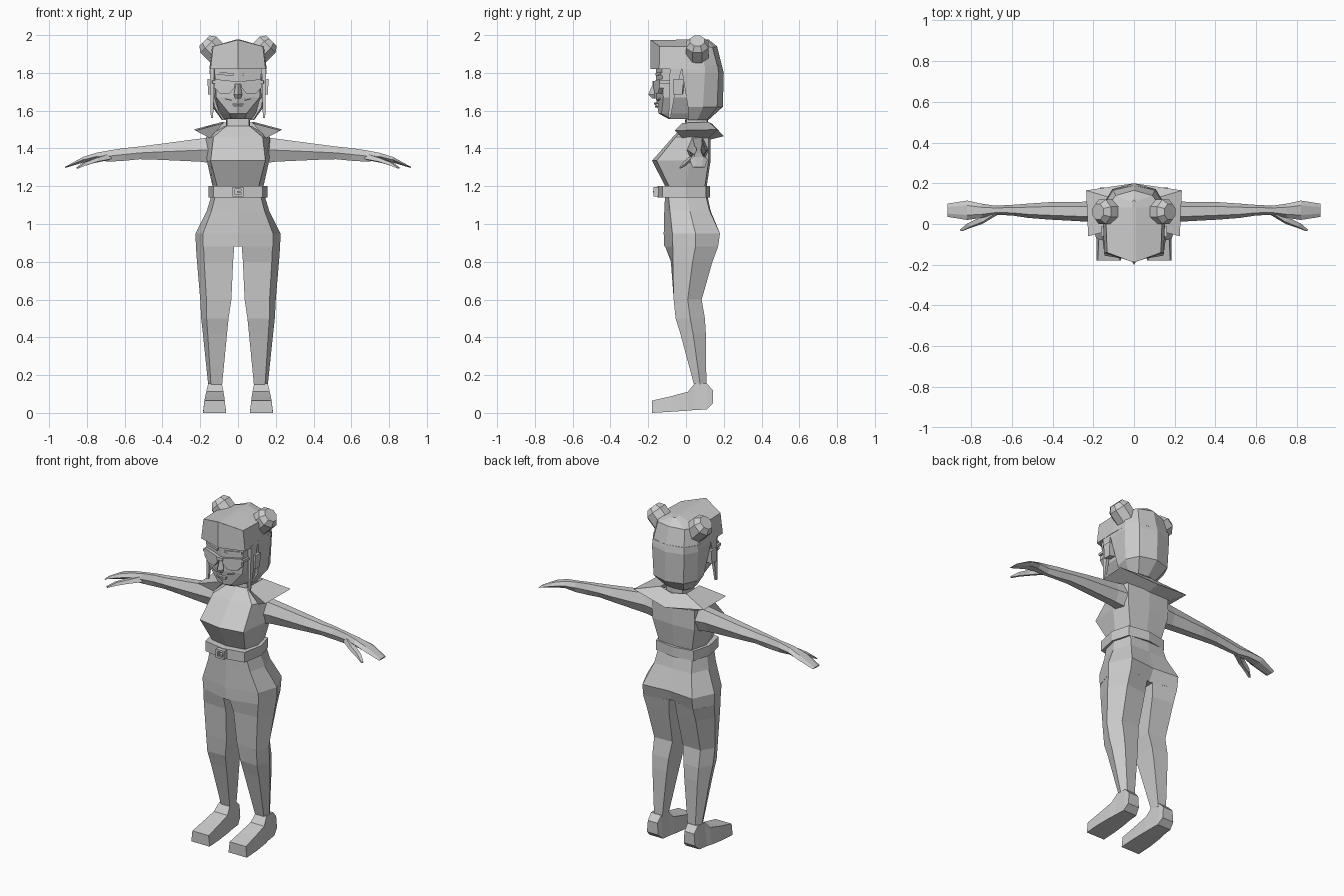
import bpy, bmesh, math
from mathutils import Vector

grey = bpy.data.materials.new("plain_grey")
grey.diffuse_color = (0.6, 0.6, 0.6, 1)


def finish(name, bm):
    bmesh.ops.remove_doubles(bm, verts=bm.verts, dist=0.0005)
    bmesh.ops.recalc_face_normals(bm, faces=bm.faces)
    mesh = bpy.data.meshes.new(name)
    bm.to_mesh(mesh)
    bm.free()
    mesh.materials.append(grey)
    ob = bpy.data.objects.new(name, mesh)
    bpy.context.collection.objects.link(ob)
    return ob


def add_loft(bm, rings, s=1):
    """Skin closed rings of equal length and cap both ends."""
    rows = [[bm.verts.new((s * x, y, z)) for x, y, z in r] for r in rings]
    n = len(rows[0])
    for a, b in zip(rows, rows[1:]):
        for i in range(n):
            j = (i + 1) % n
            bm.faces.new((a[i], a[j], b[j], b[i]))
    bm.faces.new(rows[0])
    bm.faces.new(rows[-1])


def pair(name, rings):
    for side, s in (("left", 1), ("right", -1)):
        bm = bmesh.new()
        add_loft(bm, rings, s)
        finish(name + "_" + side, bm)


def body(name, rings):
    """Half rings from front centre to back centre, completed by mirroring."""
    bm = bmesh.new()
    add_loft(bm, [r + [(-x, y, z) for x, y, z in r[-2:0:-1]] for r in rings])
    return finish(name, bm)


def flat(z, *pts):
    return [(x, y, z) for x, y in pts]


def boxes(name, items):
    bm = bmesh.new()
    for x0, x1, y0, y1, z0, z1 in items:
        add_loft(bm, [[(x0, y0, z), (x1, y0, z), (x1, y1, z), (x0, y1, z)] for z in (z0, z1)])
    return finish(name, bm)


# torso
body("torso", [
    flat(1.16, (0, -.10), (.105, -.085), (.13, 0), (.105, .10), (0, .11)),
    flat(1.20, (0, -.11), (.11, -.09), (.135, 0), (.11, .10), (0, .11)),
    flat(1.335, (0, -.18), (.145, -.155), (.165, .02), (.14, .12), (0, .13)),
    flat(1.46, (0, -.07), (.13, -.055), (.17, .03), (.14, .12), (0, .13)),
    flat(1.52, (0, -.01), (.06, 0), (.07, .05), (.06, .11), (0, .12))])

# neck
body("neck", [
    flat(1.48, (0, -.01), (.06, .0), (.066, .05), (.055, .11), (0, .118)),
    flat(1.60, (0, 0), (.055, .005), (.062, .05), (.05, .11), (0, .115))])

# collar, open at the front
half = [[(.075, -.02, 1.535), (.225, -.06, 1.495), (.15, -.02, 1.455)],
        [(.085, .12, 1.54), (.235, .165, 1.50), (.15, .12, 1.455)],
        [(0, .14, 1.53), (0, .20, 1.465), (0, .12, 1.445)]]
bm = bmesh.new()
add_loft(bm, half + [[(-x, y, z) for x, y, z in r] for r in half[1::-1]])
finish("collar", bm)

# belt and square buckle
body("belt", [
    flat(z, (0, -.15), (.13, -.125), (.155, 0), (.125, .105), (0, .127)) for z in (1.14, 1.20)])
boxes("buckle", [(-.028, .028, -.172, -.14, 1.185, 1.197), (-.028, .028, -.172, -.14, 1.145, 1.157),
                 (-.028, -.016, -.172, -.14, 1.145, 1.197), (.016, .028, -.172, -.14, 1.145, 1.197),
                 (-.005, .02, -.176, -.14, 1.166, 1.176)])

# hips
body("hips", [
    flat(1.17, (0, -.11), (.115, -.095), (.135, 0), (.11, .10), (0, .11)),
    flat(1.07, (0, -.115), (.14, -.085), (.165, .02), (.125, .125), (0, .13)),
    flat(.95, (0, -.118), (.185, -.072), (.225, .05), (.165, .18), (0, .165)),
    flat(.88, (0, -.115), (.185, -.07), (.223, .05), (.165, .17), (0, .13))])


# legs
def leg_ring(z, x0, x1, yf, yb, inner_f, inner_b):
    w, m = x1 - x0, (yf + yb) / 2
    return flat(z, (x0, inner_f), (x0 + .8 * w, yf), (x1, m), (x0 + .72 * w, yb), (x0, inner_b))


pair("leg", [
    leg_ring(.88, .02, .223, -.07, .17, -.11, .135),
    leg_ring(.80, .026, .217, -.07, .14, -.08, .125),
    leg_ring(.60, .035, .20, -.065, .083, -.06, .08),
    leg_ring(.50, .05, .195, -.055, .10, -.05, .095),
    leg_ring(.42, .058, .186, -.03, .105, -.028, .10),
    leg_ring(.14, .085, .157, .045, .108, .045, .106)])


# shoes, skinned from toe to heel
def shoe_ring(y, ztop, zbot, xt0, xt1, xb0, xb1):
    return [(xt0, y, ztop), (xt1, y, ztop), (xb1, y, zbot), (xb0, y, zbot)]


pair("shoe", [
    shoe_ring(-.18, .065, 0, .07, .178, .063, .185),
    shoe_ring(-.08, .088, .006, .073, .173, .063, .185),
    shoe_ring(.01, .112, .012, .077, .168, .068, .178),
    shoe_ring(.045, .155, .015, .085, .158, .072, .172),
    shoe_ring(.11, .155, .018, .088, .156, .076, .166),
    shoe_ring(.143, .12, .05, .09, .154, .085, .16)])


# arms with flat hands
def arm_ring(x, y0, y1, z0, z1):
    w, m = (y1 - y0) * .25, (z0 + z1) / 2
    return [(x, y0, m), (x, y0 + w, z1), (x, y1 - w, z1), (x, y1, m), (x, y1 - w, z0), (x, y0 + w, z0)]


pair("arm", [arm_ring(*a) for a in (
    (.13, .0, .12, 1.32, 1.46), (.20, .01, .11, 1.33, 1.452), (.42, .022, .107, 1.34, 1.423),
    (.52, .03, .10, 1.343, 1.41), (.60, .042, .094, 1.335, 1.402), (.68, .045, .09, 1.33, 1.39),
    (.75, .03, .10, 1.337, 1.377), (.82, .02, .115, 1.325, 1.355), (.915, .035, .10, 1.297, 1.303))])
pair("thumb", [
    [(.67, .045, 1.345), (.67, .06, 1.375), (.70, .07, 1.365), (.70, .06, 1.335)],
    [(.745, .0, 1.33), (.74, .012, 1.352), (.765, .028, 1.348), (.765, .015, 1.322)],
    [(.80, -.018, 1.312), (.80, -.012, 1.33), (.82, .002, 1.325), (.82, -.006, 1.305)],
    [(.845, -.036, 1.294), (.845, -.034, 1.30), (.855, -.028, 1.30), (.855, -.03, 1.294)]])

# face
body("face", [
    flat(1.555, (0, -.09), (.035, -.08), (.08, .03), (.06, .11), (0, .115)),
    flat(1.585, (0, -.145), (.045, -.13), (.10, .03), (.08, .12), (0, .13)),
    flat(1.67, (0, -.16), (.115, -.12), (.128, .04), (.10, .14), (0, .15)),
    flat(1.87, (0, -.16), (.128, -.13), (.13, .04), (.10, .14), (0, .15))])

# hair cap with a pointed fringe
body("hair_cap", [
    flat(1.82, (0, -.188), (.146, -.142), (.152, .0), (.148, .10), (.105, .17), (0, .195)),
    [(0, -.188, 1.975), (.132, -.14, 1.94), (.137, 0, 1.94), (.132, .08, 1.94),
     (.09, .14, 1.935), (0, .165, 1.94)],
    [(0, -.188, 1.976), (.01, -.186, 1.974), (.01, 0, 1.976), (.01, .08, 1.976),
     (.01, .11, 1.976), (0, .12, 1.976)]])

# back hair
body("hair_back", [
    flat(1.55, (0, .03), (.08, .01), (.085, .06), (.06, .11), (0, .118)),
    flat(1.62, (0, .02), (.125, .01), (.136, .09), (.10, .165), (0, .195)),
    flat(1.80, (0, -.01), (.15, -.02), (.15, .10), (.106, .172), (0, .20)),
    flat(1.84, (0, -.01), (.149, -.02), (.147, .10), (.104, .168), (0, .19))])

# hair buns, octagons on tilted axes
axis, across = Vector((.707, 0, .707)), Vector((.707, 0, -.707))
buns = []
for d, r in ((-.075, .045), (-.045, .065), (.03, .065), (.06, .042)):
    c = Vector((.135, .06, 1.928)) + axis * d
    buns.append([tuple(c + across * r * math.cos(a) + Vector((0, r * math.sin(a), 0)))
                 for a in (math.pi / 8 + i * math.pi / 4 for i in range(8))])
pair("hair_bun", buns)

# hanging strands beside the face
pair("hair_strand", [
    flat(1.56, (.132, -.092), (.144, -.092), (.144, -.082), (.132, -.082)),
    flat(1.68, (.128, -.09), (.146, -.09), (.146, -.06), (.128, -.06)),
    flat(1.83, (.125, -.085), (.148, -.085), (.148, -.02), (.125, -.02))])

# ears
pair("ear", [
    [(.12, -.055, 1.69), (.12, -.015, 1.69), (.12, -.015, 1.76), (.12, -.055, 1.76)],
    [(.158, -.065, 1.685), (.158, -.02, 1.685), (.162, -.012, 1.768), (.162, -.065, 1.768)]])

# nose
body("nose", [
    flat(1.665, (0, -.18), (.016, -.165), (0, -.14)),
    flat(1.685, (0, -.20), (.022, -.168), (0, -.14)),
    flat(1.75, (0, -.172), (.01, -.162), (0, -.14))])

# glasses
outline = [(.012, 1.755), (.122, 1.767), (.124, 1.72), (.095, 1.69), (.045, 1.69), (.02, 1.72)]
pair("lens", [[(x, y + .30 * x, z) for x, z in outline] for y in (-.178, -.155)])
boxes("glasses_bridge", [(-.02, .02, -.178, -.16, 1.74, 1.757)])
pair("glasses_temple", [
    flat(z, (.122, -.14), (.134, -.14), (.14, -.03), (.13, -.03)) for z in (1.745, 1.76)])


# brows, cheek marks and lips as thin strips along the face
def strip(name, x0, x1, za, zb, h, y=-.17):
    pair(name, [[(x, y + .30 * x, z), (x, y + .30 * x + .015, z),
                 (x, y + .30 * x + .015, z + h), (x, y + .30 * x, z + h)]
                for x, z in ((x0, za), (x1, zb))])


strip("brow", .025, .118, 1.785, 1.79, .014)
strip("cheek_mark", .035, .07, 1.652, 1.66, .006, -.166)
strip("upper_lip", 0, .03, 1.634, 1.63, .008)
strip("lower_lip", 0, .024, 1.618, 1.622, .008, -.164)
